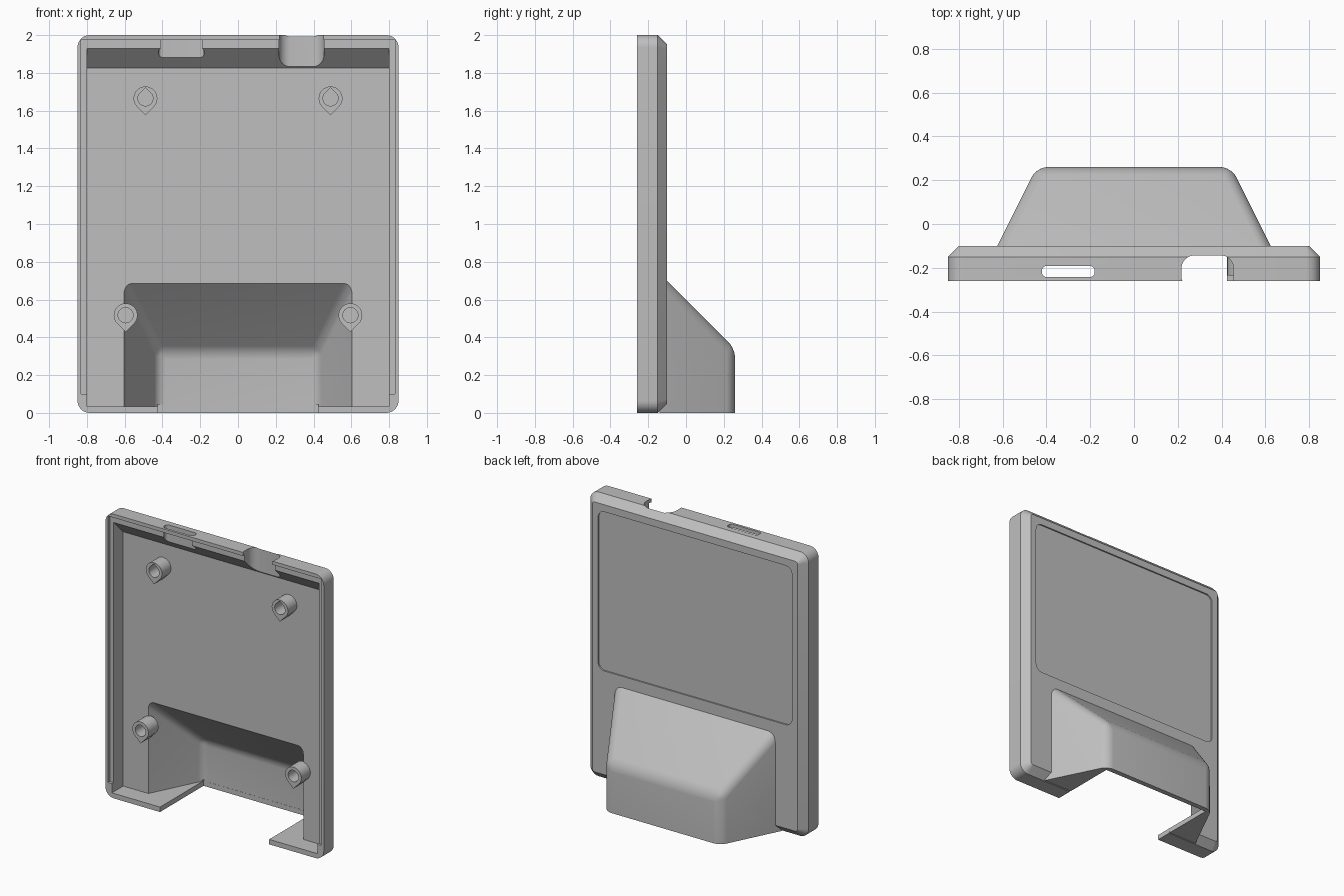
import bpy, bmesh
from math import sin, cos, pi, radians
from mathutils import Vector

cube = bpy.data.objects.get("Cube")
if cube:
    bpy.data.objects.remove(cube, do_unlink=True)

grey = bpy.data.materials.new("light grey plastic")
grey.use_nodes = True
colour = (0.52, 0.52, 0.52, 1)
grey.diffuse_color = colour
grey.node_tree.nodes["Principled BSDF"].inputs["Base Color"].default_value = colour

FRONT, INNER, BACK = -0.26, -0.135, -0.10   # depths of rim, inner wall, outer wall
WALL = 0.035


def finish(bm, name):
    bmesh.ops.recalc_face_normals(bm, faces=bm.faces)
    mesh = bpy.data.meshes.new(name)
    bm.to_mesh(mesh)
    bm.free()
    mesh.materials.append(grey)
    ob = bpy.data.objects.new(name, mesh)
    bpy.context.collection.objects.link(ob)
    return ob


def loft(name, rings):
    """Skin a list of equal rings and cap both ends."""
    bm = bmesh.new()
    loops = [[bm.verts.new(p) for p in ring] for ring in rings]
    n = len(loops[0])
    for a, b in zip(loops, loops[1:]):
        for i in range(n):
            j = (i + 1) % n
            bm.faces.new((a[i], a[j], b[j], b[i]))
    bm.faces.new(loops[0])
    bm.faces.new(loops[-1])
    return finish(bm, name)


def rounded(u0, u1, v0, v1, r, steps=8):
    """Rounded rectangle outline."""
    corners = ((u1 - r, v1 - r), (u0 + r, v1 - r), (u0 + r, v0 + r), (u1 - r, v0 + r))
    return [(u + r * cos((k + i / steps) * pi / 2), v + r * sin((k + i / steps) * pi / 2))
            for k, (u, v) in enumerate(corners) for i in range(steps + 1)]


def along_y(outline, y):
    return [(u, y, v) for u, v in outline]


def along_z(outline, z):
    return [(u, v, z) for u, v in outline]


def box(name, x, y0, y1, z0, z1):
    outline = [(-x, z0), (x, z0), (x, z1), (-x, z1)]
    return loft(name, [along_y(outline, y0), along_y(outline, y1)])


def hump(name, y0, y1, z0, half, top, radius):
    """Wedge with slanted sides and a 45 degree top, soft edges."""
    ob_rings = [[(s * (half - y / 2), y, z) for s, z in
                 ((-1, z0), (1, z0), (1, top - y), (-1, top - y))] for y in (y0, y1)]
    bm = bmesh.new()
    a, b = [[bm.verts.new(p) for p in ring] for ring in ob_rings]
    bm.faces.new(a)
    bm.faces.new(b)
    for i in range(4):
        j = (i + 1) % 4
        bm.faces.new((a[i], a[j], b[j], b[i]))
    soft = [e for e in bm.edges
            if any(v.co.z > z0 + 0.01 for v in e.verts) and any(v.co.y > y0 + 0.01 for v in e.verts)]
    bmesh.ops.bevel(bm, geom=soft, offset=radius, segments=6, profile=0.5, affect='EDGES')
    return finish(bm, name)


def combine(target, other, operation):
    mod = target.modifiers.new("combine", 'BOOLEAN')
    mod.operation, mod.object, mod.solver = operation, other, 'EXACT'
    bpy.context.view_layer.objects.active = target
    bpy.ops.object.modifier_apply(modifier=mod.name)
    bpy.data.objects.remove(other, do_unlink=True)


def smooth(ob):
    bpy.ops.object.select_all(action='DESELECT')
    ob.select_set(True)
    bpy.context.view_layer.objects.active = ob
    bpy.ops.object.shade_smooth_by_angle(angle=radians(25))


# Outer case with chamfered back edge
full = rounded(-0.85, 0.85, 0, 2, 0.065)
shell = loft("back_shell", [along_y(full, FRONT), along_y(full, -0.15),
                            along_y(rounded(-0.80, 0.80, 0.05, 1.95, 0.02), BACK)])
combine(shell, hump("hump_body", -0.14, 0.26, 0, 0.575, 0.60, 0.05), 'UNION')

# Main cavity with slanted upper wall
profile = [(-0.4, WALL), (-0.4, 1.943), (-0.253, 1.943), (INNER, 1.825), (INNER, WALL)]
combine(shell, loft("cavity", [[(x, y, z) for y, z in profile] for x in (-0.80, 0.80)]), 'DIFFERENCE')
combine(shell, hump("hump_cavity", -0.2, 0.225, WALL, 0.536, 0.55, 0.04), 'DIFFERENCE')

# Stepped rim, open floor and shallow label recess on the back
combine(shell, box("rim_step", 0.83, -0.4, FRONT + 0.02, 0.10, 1.975), 'DIFFERENCE')
combine(shell, box("floor_opening", 0.425, -0.4, 0.224, -0.1, 0.045), 'DIFFERENCE')
label = rounded(-0.755, 0.755, 0.78, 1.90, 0.05)
combine(shell, loft("label_recess", [along_y(label, BACK - 0.01), along_y(label, 0.1)]), 'DIFFERENCE')

# Port openings through the top wall
for outline in (rounded(-0.42, -0.18, -0.242, -0.192, 0.02),
                rounded(0.217, 0.455, -0.30, -0.143, 0.06)):
    combine(shell, loft("port", [along_z(outline, 1.7), along_z(outline, 2.1)]), 'DIFFERENCE')
smooth(shell)


def drop(cx, cz, r, tip, y, n=32):
    """Circle with an optional right-angled tip: -1 down, 1 up, 0 none."""
    ring = []
    for i in range(n):
        a = 2 * pi * i / n
        off = abs((a - tip * pi / 2 + pi) % (2 * pi) - pi)
        k = r / cos(pi / 4 - off) if tip and off < pi / 4 else r
        ring.append((cx + k * cos(a), y, cz + k * sin(a)))
    return ring


# Screw posts with blind holes
for level, x, z, hole_tip in (("upper", 0.49, 1.665, 1), ("lower", 0.595, 0.517, 0)):
    for side, s in (("left", 1), ("right", -1)):
        post = loft(f"{level}_{side}_post", [
            drop(s * x, z, 0.063, -1, INNER + 0.01), drop(s * x, z, 0.063, -1, -0.235),
            drop(s * x, z, 0.04, hole_tip, -0.235), drop(s * x, z, 0.04, hole_tip, INNER)])
        smooth(post)
